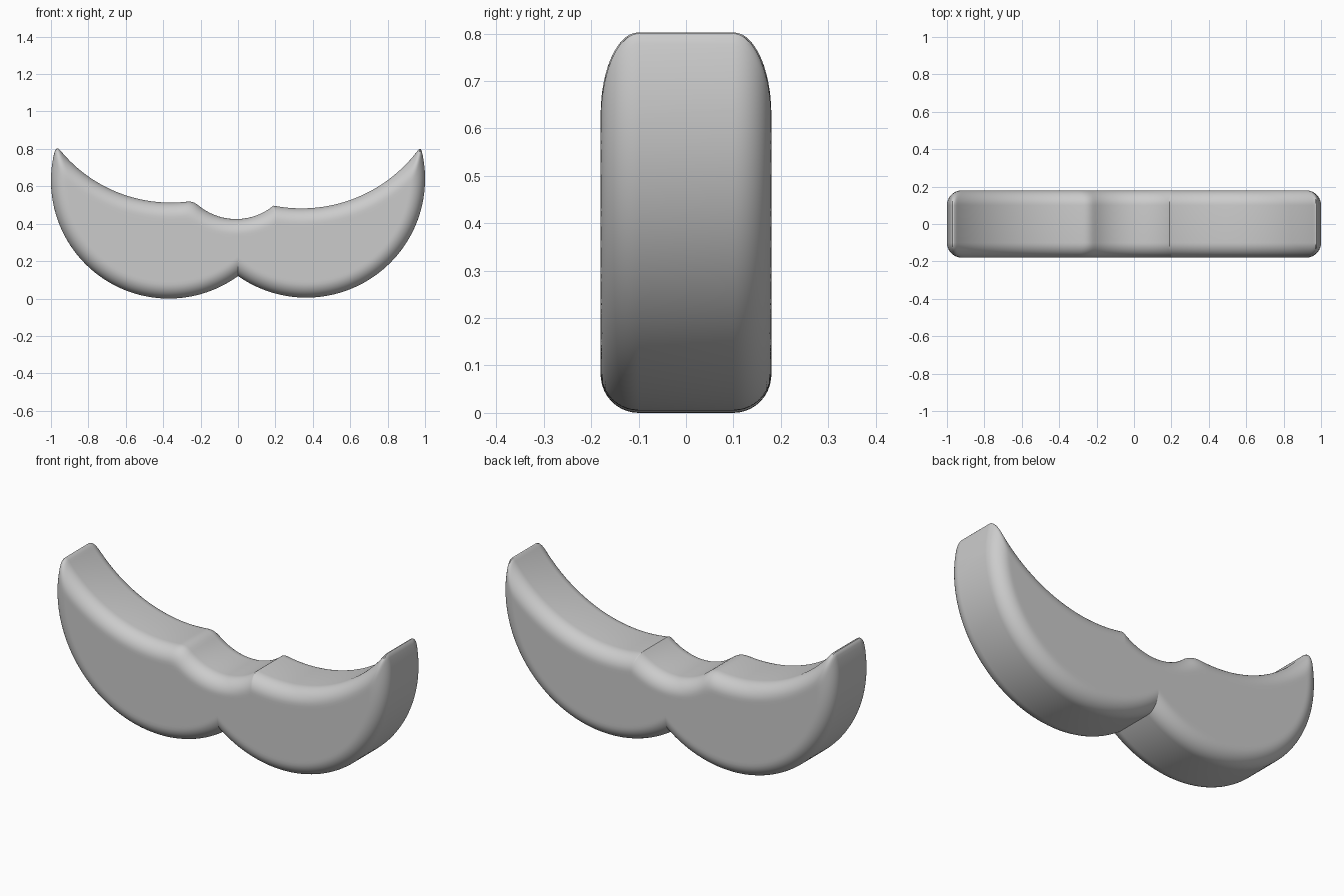
import bpy
import bmesh
import math

cube = bpy.data.objects.get("Cube")
if cube:
    bpy.data.objects.remove(cube, do_unlink=True)

# Circles (centre x, centre z, radius) that shape the outline
LOBES = [(-0.37, 0.63, 0.63), (0.365, 0.64, 0.635)]
ARC_LEFT = (-0.36, 1.276, 0.763)
ARC_RIGHT = (0.34, 1.26, 0.778)
DIP = (-0.01, 0.739, 0.314)
WALL = 0.1       # half depth of the straight side wall
ROUND = 0.08     # radius of the rounded rim
ROWS = 36


def reach(circle, x, z):
    """Signed distance inside a circle."""
    cx, cz, r = circle
    return r - math.hypot(x - cx, z - cz)


def soft_min(a, b, k):
    h = max(k - abs(a - b), 0.0) / k
    return min(a, b) - h * h * k / 4


def depth(x, z):
    """Distance from the outline, positive inside the moustache."""
    lobe = max(reach(c, x, z) for c in LOBES)
    dip = -reach(DIP, x, z)
    if x < 0:
        crescent = soft_min(lobe, -reach(ARC_LEFT, x, z), 0.03)
        return soft_min(crescent, dip, 0.03)
    return min(soft_min(lobe, -reach(ARC_RIGHT, x, z), 0.02), dip)


def bottom(x):
    return min(cz - math.sqrt(max(r * r - (x - cx) ** 2, 0.0))
               for cx, cz, r in LOBES if abs(x - cx) <= r + 1e-6)


def top(x):
    low, high = bottom(x) + 1e-4, 1.0
    for _ in range(40):
        mid = (low + high) / 2
        if depth(x, mid) > 0:
            low = mid
        else:
            high = mid
    return low


def eased(start, end, count):
    """Values from start to end, packed closely at both ends."""
    return [start + (end - start) * (1 - math.cos(math.pi * i / count)) / 2
            for i in range(count + 1)]


def bulge(x, z):
    d = min(max(depth(x, z), 0.0), ROUND)
    return WALL + math.sqrt(ROUND ** 2 - (ROUND - d) ** 2)


# Columns break exactly at the notch and at the sharp corner of the dip
columns = eased(-1, 0, 90) + eased(0, 0.19, 24)[1:] + eased(0.19, 1, 80)[1:]

bm = bmesh.new()
front, back = [], []
for x in columns:
    heights = eased(bottom(x), top(x), ROWS)
    heights_y = [bulge(x, z) for z in heights]
    heights_y[0] = heights_y[-1] = WALL
    front.append([bm.verts.new((x, -y, z)) for z, y in zip(heights, heights_y)])
    back.append([bm.verts.new((x, y, z)) for z, y in zip(heights, heights_y)])

# Rounded front and back faces, then the straight wall between them
for i in range(len(columns) - 1):
    for j in range(ROWS):
        for side in (front, back):
            bm.faces.new((side[i][j], side[i + 1][j],
                          side[i + 1][j + 1], side[i][j + 1]))
    for j in (0, ROWS):
        bm.faces.new((front[i][j], front[i + 1][j], back[i + 1][j], back[i][j]))
for i in (0, -1):
    for j in range(ROWS):
        bm.faces.new((front[i][j], front[i][j + 1], back[i][j + 1], back[i][j]))

bmesh.ops.remove_doubles(bm, verts=bm.verts, dist=0.00005)
bmesh.ops.recalc_face_normals(bm, faces=bm.faces)

mesh = bpy.data.meshes.new("moustache")
bm.to_mesh(mesh)
bm.free()
moustache = bpy.data.objects.new("moustache", mesh)
bpy.context.collection.objects.link(moustache)

# Plain grey finish
grey = bpy.data.materials.new("plain_grey")
grey.use_nodes = True
colour = (0.6, 0.6, 0.6, 1)
grey.diffuse_color = colour
grey.node_tree.nodes["Principled BSDF"].inputs["Base Color"].default_value = colour
mesh.materials.append(grey)

bpy.ops.object.select_all(action="DESELECT")
moustache.select_set(True)
bpy.context.view_layer.objects.active = moustache
bpy.ops.object.shade_smooth_by_angle(angle=math.radians(30))
